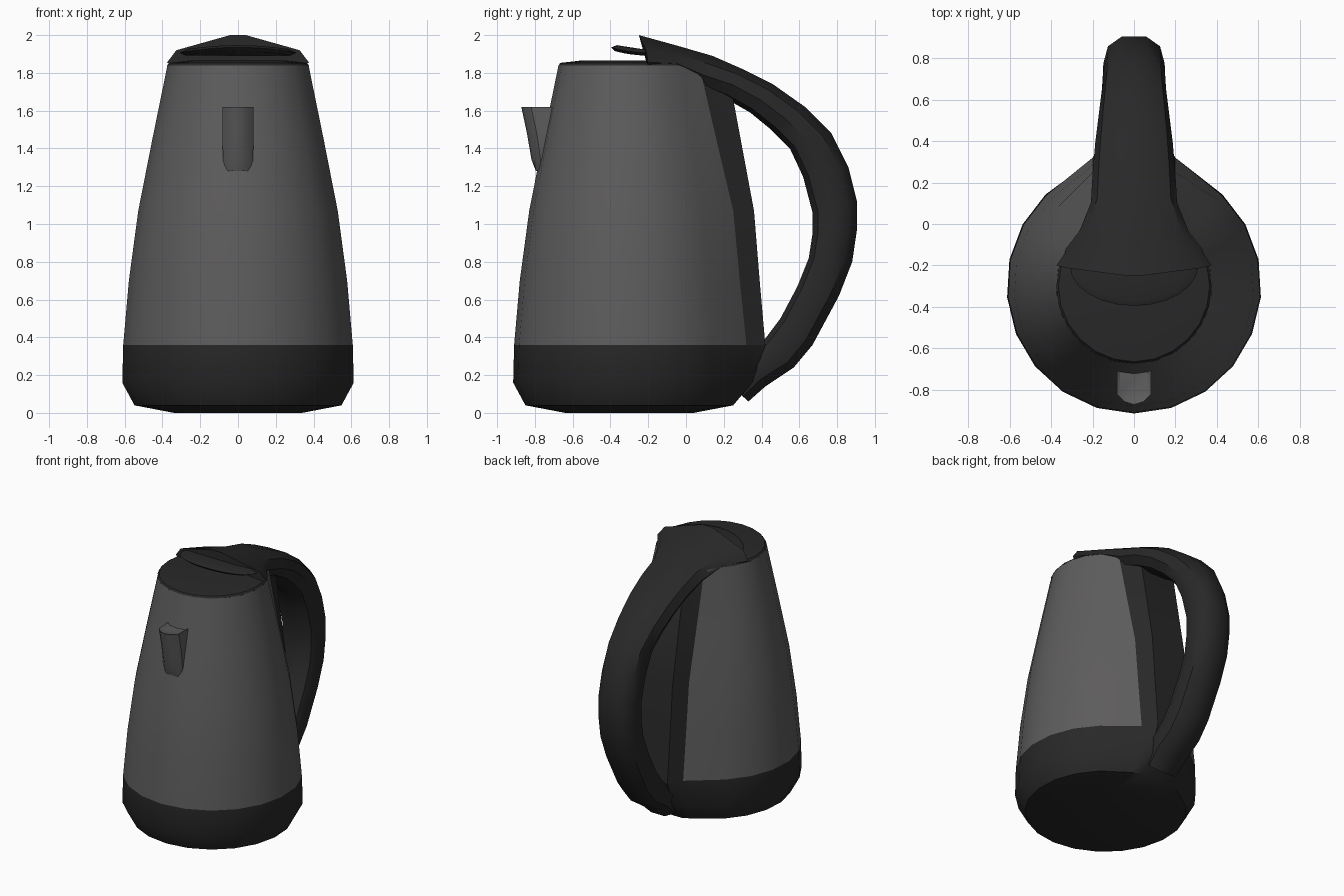
import bpy, math

if "Cube" in bpy.data.objects:
    bpy.data.objects.remove(bpy.data.objects["Cube"])


def material(name, v):
    m = bpy.data.materials.new(name)
    m.diffuse_color = (v, v * 0.97, v * 0.97, 1)
    m.use_nodes = True
    m.node_tree.nodes["Principled BSDF"].inputs["Base Color"].default_value = m.diffuse_color
    return m


STEEL = material("grey_steel", 0.11)
DARK = material("dark_plastic", 0.022)


def loft(name, rings, mat, closed=True, caps=(False, False), angle=40):
    """Skin a list of equal-length rings, ordered counter-clockwise going up."""
    n = len(rings[0])
    verts = [p for r in rings for p in r]
    faces = []
    for k in range(len(rings) - 1):
        for i in range(n if closed else n - 1):
            j = (i + 1) % n
            faces.append((k * n + i, k * n + j, (k + 1) * n + j, (k + 1) * n + i))
    if caps[0]:
        faces.append(tuple(reversed(range(n))))
    if caps[1]:
        faces.append(tuple(range(len(verts) - n, len(verts))))
    me = bpy.data.meshes.new(name)
    me.from_pydata(verts, [], faces)
    me.materials.append(mat)
    ob = bpy.data.objects.new(name, me)
    bpy.context.collection.objects.link(ob)
    bpy.ops.object.select_all(action='DESELECT')
    bpy.context.view_layer.objects.active = ob
    ob.select_set(True)
    bpy.ops.object.shade_smooth_by_angle(angle=math.radians(angle))
    return ob


CY = -0.3   # centre of the round jug
CX = 0.2    # half width of the back panel


def wall(z, r, yc):
    """Round wall, running tangentially into the two rear corners."""
    cx = min(CX, r * 0.55)
    arc = []
    for i in range(17):
        a = math.radians(-136 + 17 * i)
        arc.append((r * math.sin(a), CY - r * math.cos(a), z))
    return [(-cx, yc, z)] + arc + [(cx, yc, z)]


def back(z, yc, ym, w=0.14):
    return [(CX, yc, z), (w, ym, z), (-w, ym, z), (-CX, yc, z)]


# Steel jug wall
loft("jug_wall", [wall(0.36, 0.61, 0.32), wall(0.7, 0.58, 0.285), wall(1.07, 0.53, 0.25),
                  wall(1.45, 0.455, 0.16), wall(1.84, 0.375, 0.07)], STEEL, closed=False)

# Dark panel behind the handle
loft("back_panel", [back(0.36, 0.32, 0.42), back(0.7, 0.285, 0.39), back(1.07, 0.25, 0.36),
                    back(1.66, 0.11, 0.25), back(1.84, 0.07, 0.1)], DARK, closed=False)

# Dark base
base = []
for z, r, yc, ym in [(0, 0.34, 0.0, 0.04), (0.04, 0.55, 0.22, 0.25),
                     (0.16, 0.615, 0.31, 0.35), (0.36, 0.61, 0.32, 0.42)]:
    w = min(0.14, r * 0.35)
    base.append(wall(z, r, yc) + [(w, ym, z), (-w, ym, z)])
loft("base", base, DARK, caps=(True, False))


# Lid
def disc(r, z):
    return [(r * math.sin(2 * math.pi * i / 24), CY - r * math.cos(2 * math.pi * i / 24), z)
            for i in range(24)]


loft("lid", [disc(0.375, 1.84), disc(0.365, 1.853), disc(0.25, 1.866)], DARK, caps=(False, True))


# Thumb tab on the lid
def tab(s, z):
    pts = []
    for i in range(13):
        a = math.pi * i / 12
        x = -0.31 * s * math.cos(a)
        pts.append((x, -0.2 - 0.195 * s * math.sin(a), z - 0.3 * x * x))
    return pts


loft("lid_tab", [tab(0.9, 1.915), tab(1, 1.935), tab(0.85, 1.947)], DARK, caps=(True, True))

# Spout beak: back edge sits inside the wall, lip is slightly dished
beak = []
for z, yb, ys, yt, w in [(1.28, -0.76, -0.775, -0.79, 0.06), (1.34, -0.74, -0.77, -0.818, 0.08),
                         (1.48, -0.71, -0.79, -0.842, 0.082), (1.62, -0.69, -0.82, -0.872, 0.083)]:
    beak.append([(-w, yb, z), (-w, ys, z), (-w * 0.55, (ys + yt) / 2 - 0.012, z), (0, yt, z),
                 (w * 0.55, (ys + yt) / 2 - 0.012, z), (w, ys, z), (w, yb, z)])
beak.append([(x * 0.8, -0.74 + (y + 0.74) * 0.8, 1.605) for x, y, z in beak[-1]])
loft("spout", beak, STEEL, caps=(False, True))

# Handle: (outer y, z), (inner y, z), half width, blend to the wide front section
GRIP = [(0.4, 1), (0.85, 0.8), (1, 0.45), (0.8, 0.12), (0.35, 0)]
FRONT = [(0.11, 1), (0.87, 0.5), (1, 0.1), (0.95, 0), (0.35, 0)]
STATIONS = [
    (-0.25, 2.0, -0.25, 1.84, 0.375, 1), (-0.05, 1.945, -0.05, 1.82, 0.27, 0.6),
    (0.14, 1.89, 0.08, 1.72, 0.208, 0.2), (0.3, 1.82, 0.2, 1.67, 0.2, 0),
    (0.46, 1.74, 0.34, 1.59, 0.187, 0), (0.63, 1.62, 0.45, 1.5, 0.17, 0),
    (0.77, 1.48, 0.55, 1.4, 0.155, 0), (0.86, 1.3, 0.62, 1.25, 0.15, 0),
    (0.905, 1.12, 0.67, 1.06, 0.148, 0), (0.905, 0.97, 0.67, 0.95, 0.148, 0),
    (0.88, 0.8, 0.65, 0.82, 0.148, 0), (0.81, 0.62, 0.59, 0.67, 0.148, 0),
    (0.67, 0.36, 0.5, 0.5, 0.148, 0), (0.57, 0.24, 0.41, 0.38, 0.148, 0),
    (0.42, 0.14, 0.3, 0.33, 0.148, 0), (0.33, 0.06, 0.18, 0.2, 0.14, 0)]
handle = []
for yo, zo, yi, zi, w, k in STATIONS:
    half = []
    for (gu, gt), (fu, ft) in zip(GRIP, FRONT):
        u, t = gu + (fu - gu) * k, gt + (ft - gt) * k
        bow = 0.05 * u * u if k == 1 else 0     # front edge bows forward
        half.append((u * w, yi + (yo - yi) * t + bow, zi + (zo - zi) * t))
    ring = half + [(-x, y, z) for x, y, z in reversed(half)]
    handle.append(ring)
handle.reverse()    # keeps the faces pointing outwards
loft("handle", handle, DARK, caps=(True, True))
